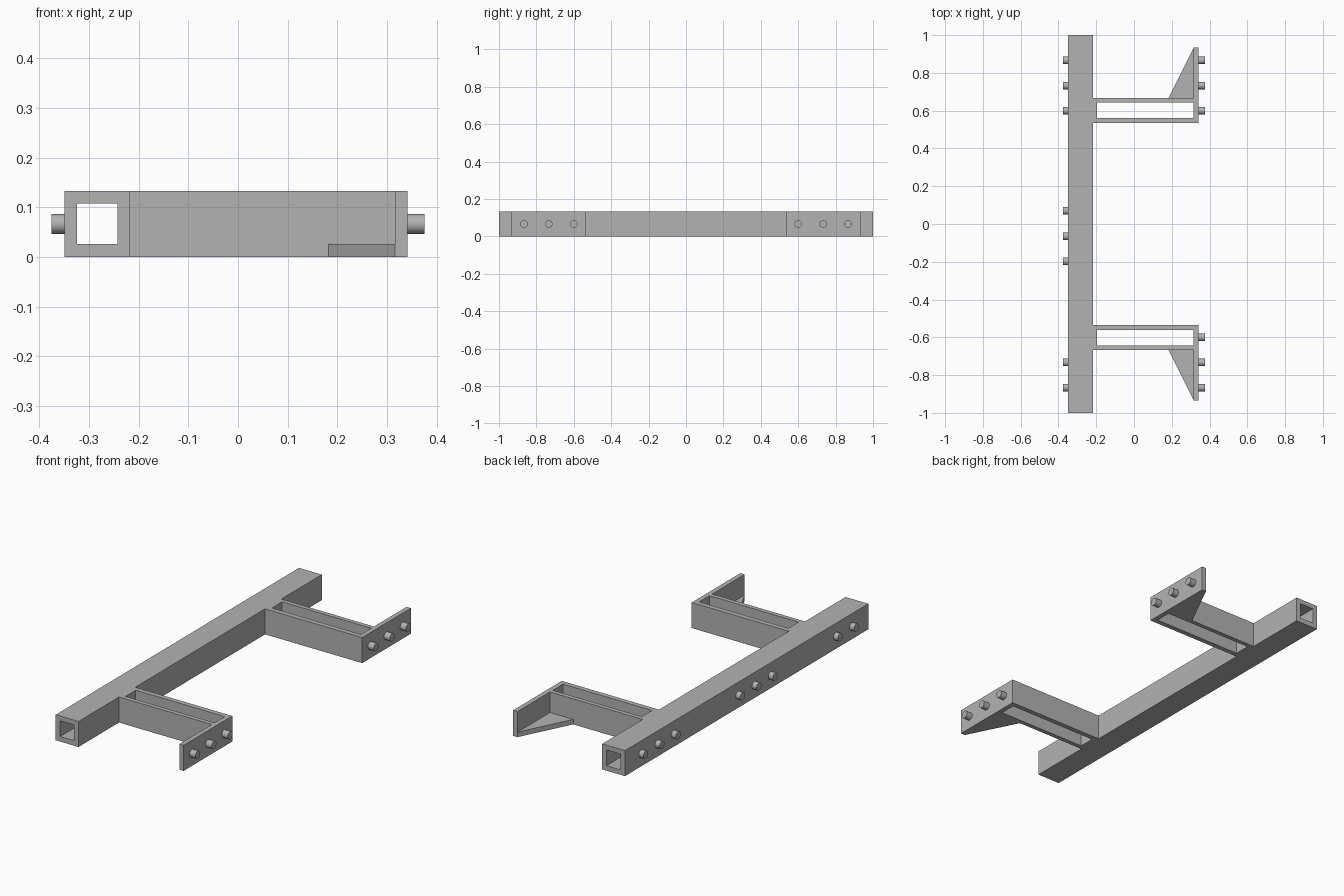
import bpy, bmesh, math
from mathutils import Matrix, Vector

cube = bpy.data.objects.get("Cube")
if cube:
    bpy.data.objects.remove(cube)

steel = bpy.data.materials.new("grey steel")
steel.use_nodes = True
GREY = (0.45, 0.45, 0.45, 1)
steel.diffuse_color = GREY
steel.node_tree.nodes["Principled BSDF"].inputs["Base Color"].default_value = GREY

HEIGHT = 0.133
WALL = 0.026
MID = HEIGHT / 2


def add_object(name, bm):
    bmesh.ops.recalc_face_normals(bm, faces=bm.faces)
    mesh = bpy.data.meshes.new(name)
    bm.to_mesh(mesh)
    bm.free()
    mesh.materials.append(steel)
    obj = bpy.data.objects.new(name, mesh)
    bpy.context.collection.objects.link(obj)
    return obj


def rect(x0, x1, y0, y1):
    return [(x0, y0), (x1, y0), (x1, y1), (x0, y1)]


def prism(name, loops, depth, matrix=Matrix()):
    """Extrude an outline, with optional hole loops, along its local z."""
    bm = bmesh.new()
    for loop in loops:
        verts = [bm.verts.new((x, y, 0)) for x, y in loop]
        for a, b in zip(verts, verts[1:] + verts[:1]):
            bm.edges.new((a, b))
    bmesh.ops.triangle_fill(bm, edges=bm.edges[:], use_beauty=True, normal=(0, 0, 1))
    region = bmesh.ops.extrude_face_region(bm, geom=bm.faces[:], use_keep_orig=True)
    top = [v for v in region["geom"] if isinstance(v, bmesh.types.BMVert)]
    bmesh.ops.translate(bm, verts=top, vec=(0, 0, depth))
    bm.transform(matrix)
    return add_object(name, bm)


def pin(name, x0, x1, y):
    """Short round peg lying along x."""
    bm = bmesh.new()
    place = Matrix.Translation(((x0 + x1) / 2, y, MID)) @ Matrix.Rotation(math.pi / 2, 4, "Y")
    bmesh.ops.create_cone(bm, cap_ends=True, segments=32, radius1=0.02, radius2=0.02,
                          depth=x1 - x0, matrix=place)
    obj = add_object(name, bm)
    for face in obj.data.polygons:
        face.use_smooth = len(face.vertices) == 4


# Hollow square beam running front to back
BEAM_L, BEAM_R = -0.349, -0.218
upright = Matrix.Translation((0, 1, 0)) @ Matrix.Rotation(math.pi / 2, 4, "X")
prism("main_beam", [rect(BEAM_L, BEAM_R, 0, HEIGHT),
                    rect(BEAM_L + 0.025, BEAM_R - 0.025, WALL, HEIGHT - 0.025)], 2, upright)

# Slotted arms with end plates and floor gussets, mirrored front and back
PLATE_IN, PLATE_OUT = 0.316, 0.341
ARM_IN, ARM_OUT, TIP = 0.534, 0.667, 0.934
outline = [(BEAM_R, ARM_IN), (PLATE_OUT, ARM_IN), (PLATE_OUT, TIP),
           (PLATE_IN, TIP), (PLATE_IN, ARM_OUT), (BEAM_R, ARM_OUT)]
slot = rect(-0.197, PLATE_IN, ARM_IN + WALL, ARM_OUT - 0.023)
gusset = [(0.182, ARM_OUT), (PLATE_IN, ARM_OUT), (PLATE_IN, TIP)]
PIN_STEPS = (0.6, 0.733, 0.866)

for side, sign in (("back", 1), ("front", -1)):
    mirror = Matrix.Diagonal((1, sign, 1, 1))
    prism(side + "_arm", [outline, slot], HEIGHT, mirror)
    prism(side + "_gusset", [gusset], WALL, mirror)
    for i, y in enumerate(PIN_STEPS):
        pin(f"{side}_plate_pin_{i + 1}", PLATE_OUT, 0.375, sign * y)

# Pins along the outer side of the beam
for i, y in enumerate(PIN_STEPS + (0.07, -0.065, -0.198, -0.733, -0.866)):
    pin(f"beam_pin_{i + 1}", -0.375, BEAM_L, y)
